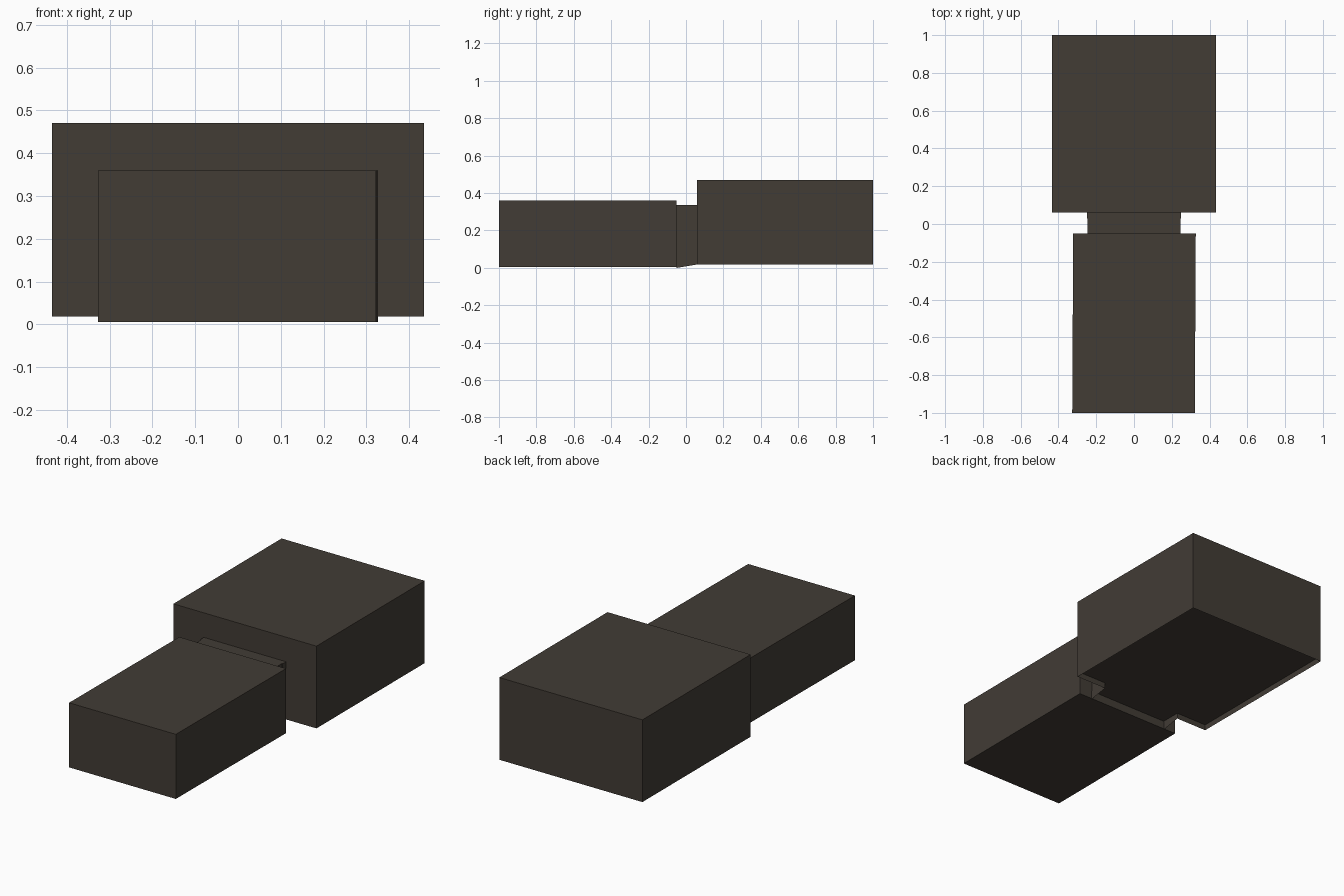
import bpy, bmesh

if "Cube" in bpy.data.objects:
    bpy.data.objects.remove(bpy.data.objects["Cube"])

# One dark warm grey for everything
mat = bpy.data.materials.new("dark_warm_grey")
mat.diffuse_color = (0.054, 0.045, 0.036, 1)
mat.use_nodes = True
mat.node_tree.nodes["Principled BSDF"].inputs["Base Color"].default_value = mat.diffuse_color


def make(name, bm):
    bmesh.ops.recalc_face_normals(bm, faces=bm.faces)
    me = bpy.data.meshes.new(name)
    bm.to_mesh(me)
    bm.free()
    me.materials.append(mat)
    ob = bpy.data.objects.new(name, me)
    bpy.context.collection.objects.link(ob)
    return ob


def prism(name, outline, z0, z1):
    """Closed block with a plan outline."""
    bm = bmesh.new()
    lo = [bm.verts.new((x, y, z0)) for x, y in outline]
    hi = [bm.verts.new((x, y, z1)) for x, y in outline]
    bm.faces.new(lo)
    bm.faces.new(hi)
    n = len(outline)
    for i in range(n):
        j = (i + 1) % n
        bm.faces.new((lo[i], lo[j], hi[j], hi[i]))
    return make(name, bm)


def skirt(name, path, top):
    """Thin sheet hanging below a floor; path holds (x, y, bottom z)."""
    bm = bmesh.new()
    lo = [bm.verts.new(p) for p in path]
    hi = [bm.verts.new((p[0], p[1], top)) for p in path]
    for a, b, c, d in zip(lo, lo[1:], hi[1:], hi):
        bm.faces.new((a, b, c, d))
    return make(name, bm)


def rect(x0, x1, y0, y1):
    return [(x0, y0), (x1, y0), (x1, y1), (x0, y1)]


FLOOR = 0.05

# Large rear block with a recessed underside
prism("rear_block", rect(-0.435, 0.435, 0.06, 1.0), FLOOR, 0.47)

# Slightly skewed front block
prism("front_block", [(-0.327, -1), (0.322, -1), (0.327, -0.05), (-0.322, -0.05)],
      0.005, 0.36)

# Narrow link between the blocks, with a slightly wider collar at the rear
prism("link", rect(-0.245, 0.245, -0.05, 0.06), FLOOR, 0.335)
for side, x in (("left", -0.2475), ("right", 0.2475)):
    prism("collar_" + side, rect(x - 0.0025, x + 0.0025, 0.03, 0.06), FLOOR, 0.335)

# Continuous skirt round the rear block and down both sides of the link
skirt("base_skirt", [(-0.245, -0.05, 0.0), (-0.245, 0.06, 0.018), (-0.435, 0.06, 0.018),
                     (-0.435, 1.0, 0.018), (0.435, 1.0, 0.018), (0.435, 0.06, 0.018),
                     (0.248, 0.06, 0.018), (0.248, -0.05, 0.0)], FLOOR)
